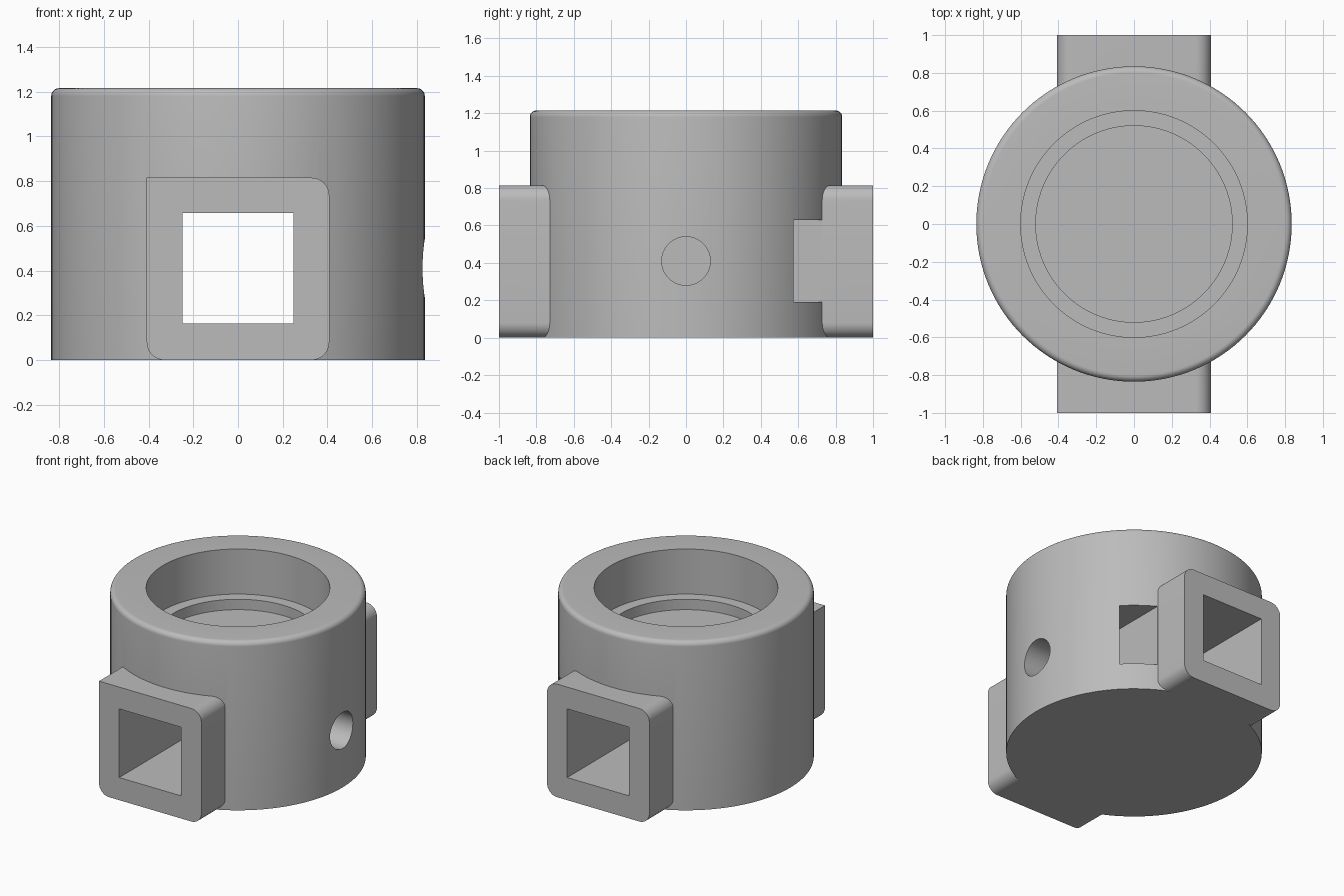
import bpy
import bmesh
import math
from mathutils import Matrix, Vector

if "Cube" in bpy.data.objects:
    bpy.data.objects.remove(bpy.data.objects["Cube"], do_unlink=True)

HEIGHT, RADIUS, FILLET = 1.215, 0.835, 0.035
ARM_HALF, ARM_TOP, ARM_ROUND = 0.408, 0.815, 0.08
MID_Z = 0.41  # centre height of the channel, screw hole and nut slot

grey = bpy.data.materials.new("plain_grey")
grey.use_nodes = True
grey.diffuse_color = (0.5, 0.5, 0.5, 1)
grey.node_tree.nodes["Principled BSDF"].inputs["Base Color"].default_value = (0.5, 0.5, 0.5, 1)


def make_object(name, bm):
    bmesh.ops.recalc_face_normals(bm, faces=bm.faces)
    mesh = bpy.data.meshes.new(name)
    bm.to_mesh(mesh)
    bm.free()
    obj = bpy.data.objects.new(name, mesh)
    bpy.context.collection.objects.link(obj)
    mesh.materials.append(grey)
    return obj


def box(name, low, high):
    bm = bmesh.new()
    bmesh.ops.create_cube(bm, size=1)
    low, high = Vector(low), Vector(high)
    for v in bm.verts:
        v.co = (low + high) / 2 + v.co * (high - low)
    return make_object(name, bm)


def lathe(name, profile, segments=128):
    """Spin a radius/height profile that starts and ends on the axis."""
    bm = bmesh.new()
    verts = [bm.verts.new((r, 0, z)) for r, z in profile]
    edges = [bm.edges.new(pair) for pair in zip(verts, verts[1:])]
    bmesh.ops.spin(bm, geom=verts + edges, cent=(0, 0, 0), axis=(0, 0, 1),
                   angle=math.tau, steps=segments)
    bmesh.ops.remove_doubles(bm, verts=bm.verts, dist=1e-5)
    return make_object(name, bm)


def arm(name, y_low, y_high, sharp_corner):
    """Square arm along y; one upper corner may stay square."""
    obj = box(name, (-ARM_HALF, y_low, 0), (ARM_HALF, y_high, ARM_TOP))
    bm = bmesh.new()
    bm.from_mesh(obj.data)
    rounded = []
    for e in bm.edges:
        a, b = (v.co for v in e.verts)
        is_square = sharp_corner and a.x < 0 and a.z > MID_Z
        if abs(a.y - b.y) > 0.01 and not is_square:
            rounded.append(e)
    bmesh.ops.bevel(bm, geom=rounded, offset=ARM_ROUND, segments=10,
                    profile=0.5, affect="EDGES")
    bm.to_mesh(obj.data)
    bm.free()
    return obj


def combine(target, other, operation):
    mod = target.modifiers.new(other.name, "BOOLEAN")
    mod.operation, mod.solver, mod.object = operation, "EXACT", other
    bpy.context.view_layer.objects.active = target
    bpy.ops.object.modifier_apply(modifier=mod.name)
    bpy.data.objects.remove(other, do_unlink=True)


# Round body with a filleted rim and a stepped recess in the top
rim = [(RADIUS - FILLET + FILLET * math.cos(t), HEIGHT - FILLET + FILLET * math.sin(t))
       for t in (math.pi / 2 * i / 8 for i in range(9))]
body = lathe("socket_body", [(0, 0), (RADIUS, 0)] + rim
             + [(0.6, HEIGHT), (0.6, 0.89), (0.52, 0.89), (0.52, 0.815), (0, 0.815)])

# Front and back arms
combine(body, arm("front_arm", -1, -0.6, True), "UNION")
combine(body, arm("back_arm", 0.6, 1, False), "UNION")

# Square channel through both arms
combine(body, box("channel_cutter", (-0.247, -1.2, 0.163), (0.247, 1.2, 0.658)), "DIFFERENCE")

# Nut slot, open beside the back arm
combine(body, box("slot_cutter", (ARM_HALF + 0.001, -0.22, 0.19), (0.605, 0.9, 0.63)), "DIFFERENCE")

# Screw hole from the left side into the channel
bm = bmesh.new()
bmesh.ops.create_cone(bm, cap_ends=True, segments=48, radius1=0.13, radius2=0.13, depth=0.9,
                      matrix=Matrix.Translation((0.6, 0, MID_Z)) @ Matrix.Rotation(math.pi / 2, 4, "Y"))
combine(body, make_object("screw_hole_cutter", bm), "DIFFERENCE")

# Smooth shading with crisp edges
bpy.ops.object.select_all(action="DESELECT")
body.select_set(True)
bpy.context.view_layer.objects.active = body
bpy.ops.object.shade_smooth_by_angle(angle=math.radians(30))
